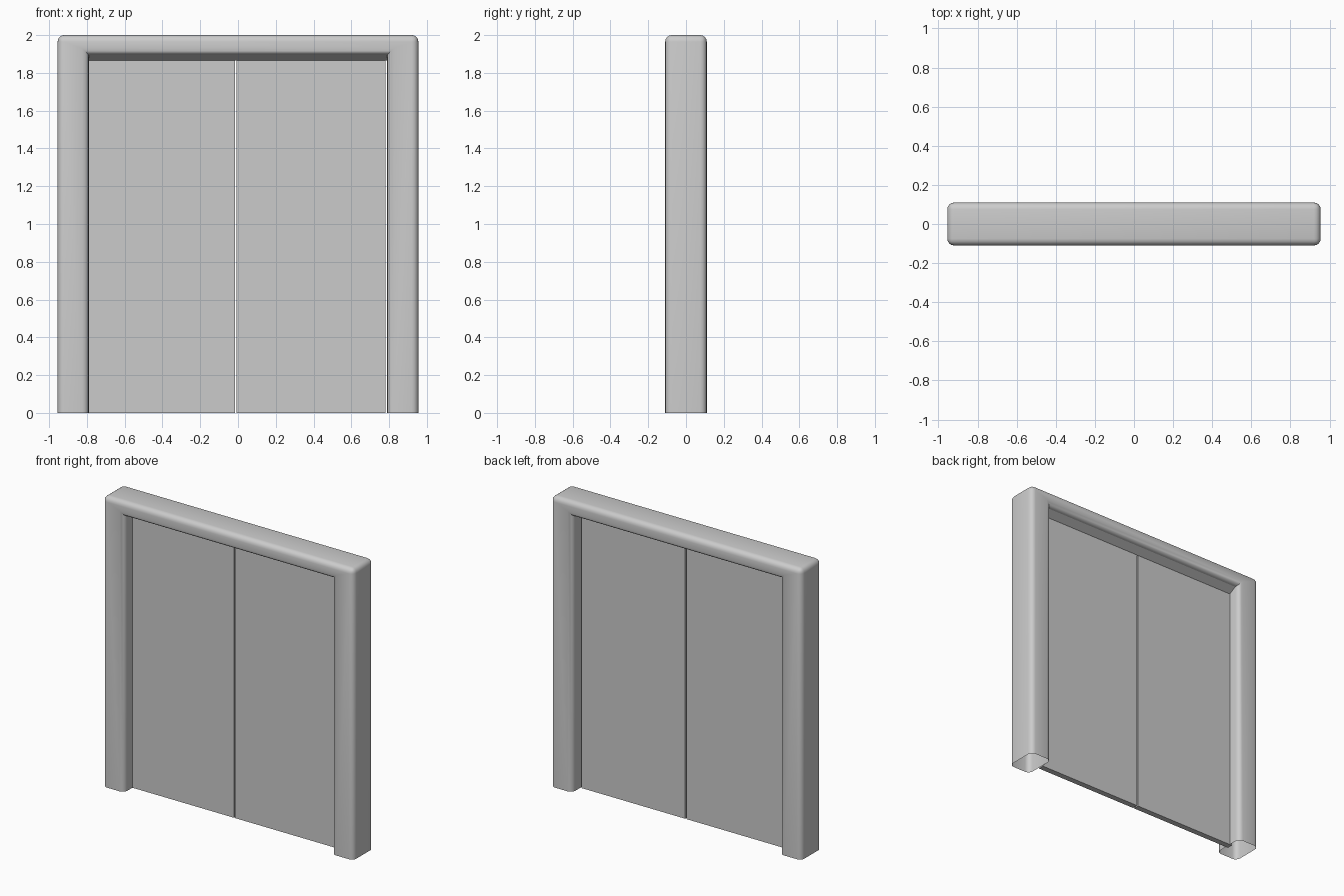
import bpy, bmesh

if "Cube" in bpy.data.objects:
    bpy.data.objects.remove(bpy.data.objects["Cube"])

OX, IX = 0.955, 0.79      # frame outer / inner half widths
TOP, HEAD = 2.0, 1.895    # frame top / underside of head
D = 0.11                  # half depth


def extrude(name, pts, vec):
    """Closed profile extruded along a vector; returns name and bmesh."""
    bm = bmesh.new()
    f = bm.faces.new([bm.verts.new(p) for p in pts])
    r = bmesh.ops.extrude_face_region(bm, geom=[f], use_keep_orig=True)
    bmesh.ops.translate(bm, vec=vec, verts=[v for v in r["geom"] if isinstance(v, bmesh.types.BMVert)])
    bmesh.ops.recalc_face_normals(bm, faces=bm.faces)
    return bm


def finish(name, bm, smooth=False):
    me = bpy.data.meshes.new(name)
    bm.to_mesh(me)
    bm.free()
    ob = bpy.data.objects.new(name, me)
    bpy.context.collection.objects.link(ob)
    if smooth:
        bpy.ops.object.select_all(action='DESELECT')
        ob.select_set(True)
        bpy.context.view_layer.objects.active = ob
        bpy.ops.object.shade_smooth_by_angle()
    return ob


# Door frame: rounded U shape, open at the feet
outline = [(-OX, 0), (-OX, TOP), (OX, TOP), (OX, 0), (IX, 0), (IX, HEAD), (-IX, HEAD), (-IX, 0)]
bm = extrude("door_frame", [(x, -D, z) for x, z in outline], (0, 2 * D, 0))


def rounded(e):
    a, b = (v.co for v in e.verts)
    at_foot = a.z < 1e-4 and b.z < 1e-4
    inner_corner = abs(a.z - HEAD) < 1e-4 and abs(b.z - HEAD) < 1e-4 and abs(a.x - b.x) < 1e-4
    return not (at_foot or inner_corner)


bmesh.ops.bevel(bm, geom=[e for e in bm.edges if rounded(e)], offset=0.035,
                segments=4, profile=0.5, affect='EDGES')
feet = [f for f in bm.faces if all(v.co.z < 1e-4 for v in f.verts)]
bmesh.ops.delete(bm, geom=feet, context='FACES')
finish("door_frame", bm, True)

# Sloped track under the frame head
track = [(-0.075, 1.896), (-0.022, 1.865), (0.022, 1.865), (0.075, 1.896)]
finish("door_track", extrude("door_track", [(-IX, y, z) for y, z in track], (2 * IX, 0, 0)))

# Two flat sliding door panels with a narrow centre gap
for name, x0, x1 in (("left_door", -0.807, -0.017), ("right_door", -0.008, 0.782)):
    pts = [(x0, -0.02, 0), (x1, -0.02, 0), (x1, -0.02, 1.87), (x0, -0.02, 1.87)]
    finish(name, extrude(name, pts, (0, 0.04, 0)))
